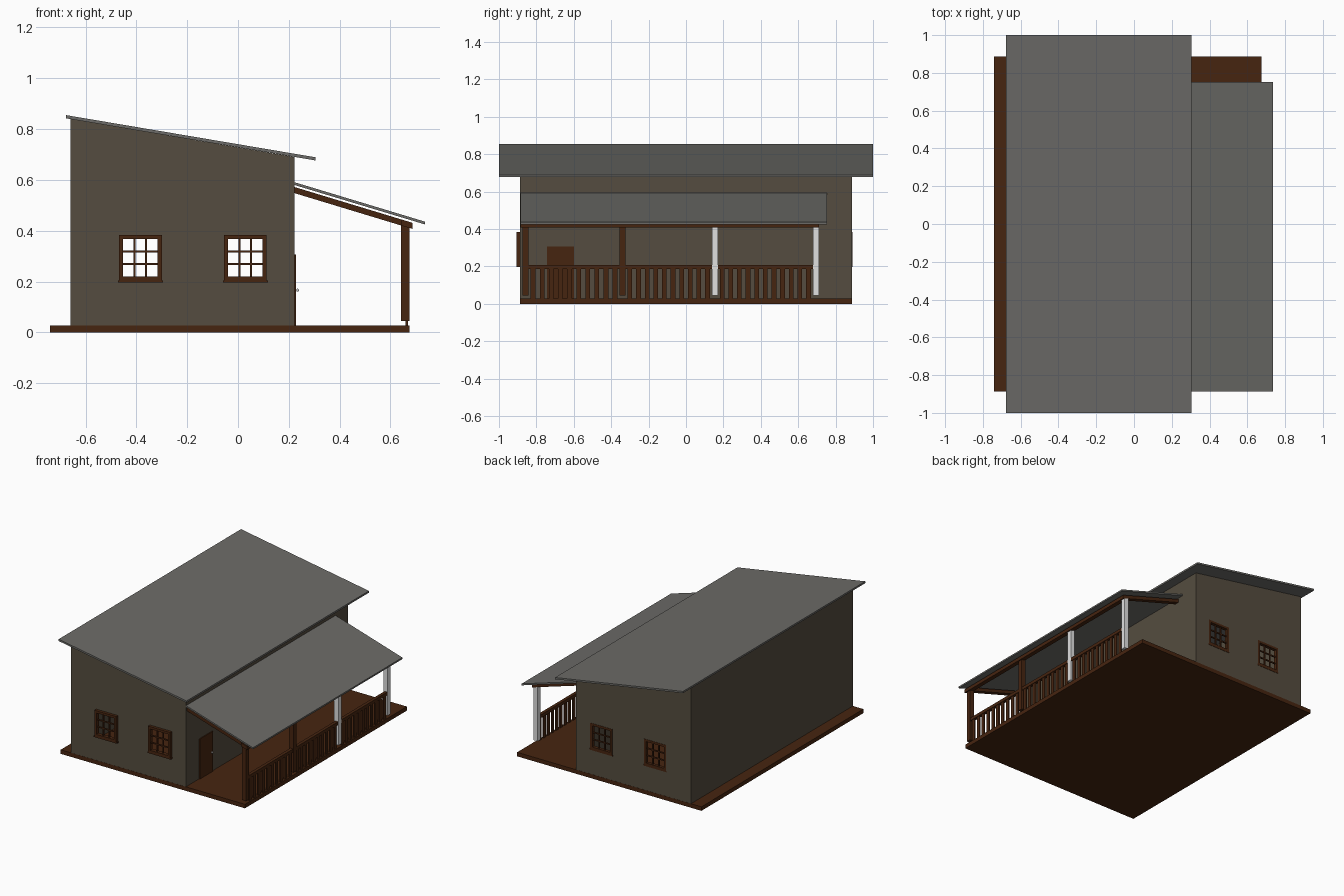
import bpy, bmesh, math

if "Cube" in bpy.data.objects:
    bpy.data.objects.remove(bpy.data.objects["Cube"])

def material(name, rgb):
    m = bpy.data.materials.new(name)
    m.diffuse_color = (*rgb, 1)
    m.use_nodes = True
    m.node_tree.nodes["Principled BSDF"].inputs["Base Color"].default_value = m.diffuse_color
    return m

BROWN = material("dark_brown_wood", (0.062, 0.018, 0.005))
WALL = material("taupe_wall", (0.090, 0.073, 0.050))
ROOF = material("grey_roof", (0.150, 0.148, 0.138))
PALE = material("pale_grey", (0.75, 0.75, 0.75))

def prism(name, pts, y0, y1, mat):
    """Extrude an x-z profile from y0 to y1."""
    bm = bmesh.new()
    face = bm.faces.new([bm.verts.new((x, y0, z)) for x, z in pts])
    ext = bmesh.ops.extrude_face_region(bm, geom=[face])
    verts = [v for v in ext["geom"] if isinstance(v, bmesh.types.BMVert)]
    bmesh.ops.translate(bm, verts=verts, vec=(0, y1 - y0, 0))
    bmesh.ops.recalc_face_normals(bm, faces=bm.faces)
    me = bpy.data.meshes.new(name)
    bm.to_mesh(me)
    bm.free()
    me.materials.append(mat)
    ob = bpy.data.objects.new(name, me)
    bpy.context.collection.objects.link(ob)
    return ob

def box(name, x, y, z, mat):
    return prism(name, [(x[0], z[0]), (x[1], z[0]), (x[1], z[1]), (x[0], z[1])], y[0], y[1], mat)

def cut(ob, cutter):
    mod = ob.modifiers.new("cut", 'BOOLEAN')
    mod.operation = 'DIFFERENCE'
    mod.solver = 'EXACT'
    mod.object = cutter
    bpy.context.view_layer.objects.active = ob
    bpy.ops.object.modifier_apply(modifier=mod.name)
    bpy.data.objects.remove(cutter)

def slab(name, xa, za, xb, zb, t, y0, y1, mat):
    """Sloping slab: top line (xa,za)-(xb,zb), vertical thickness t."""
    return prism(name, [(xa, za - t), (xb, zb - t), (xb, zb), (xa, za)], y0, y1, mat)

FLOOR = 0.028

# Deck
box("deck", (-0.74, 0.675), (-0.888, 0.888), (0, FLOOR), BROWN)

# Hollow house walls with a sloping top
walls = prism("walls", [(-0.66, FLOOR), (0.222, FLOOR), (0.222, 0.690), (-0.66, 0.840)],
              -0.887, 0.887, WALL)
cut(walls, prism("room_cutter", [(-0.645, 0.02), (0.207, 0.02), (0.207, 0.9), (-0.645, 0.9)],
                 -0.872, 0.872, WALL))

# Windows: front ones stand proud, back ones sit flush in the wall
def window(name, cx, y0, y1, z0=0.205, z1=0.383, hw=0.084, border=0.016):
    iz0, iz1, iw = z0 + border - 0.002, z1 - border, hw - border
    box(name + "_left_jamb", (cx - hw, cx - iw), (y0, y1), (z0, z1), BROWN)
    box(name + "_right_jamb", (cx + iw, cx + hw), (y0, y1), (z0, z1), BROWN)
    box(name + "_head", (cx - iw, cx + iw), (y0, y1), (iz1, z1), BROWN)
    box(name + "_bottom", (cx - iw, cx + iw), (y0, y1), (z0, iz0), BROWN)
    box(name + "_sill", (cx - hw - 0.005, cx + hw + 0.005), (y0, y1), (z0 - 0.009, z0), BROWN)
    ym = (y0 + y1) / 2
    for i in (1, 2):
        x = cx - iw + 2 * iw * i / 3
        z = iz0 + (iz1 - iz0) * i / 3
        box(f"{name}_upright_bar_{i}", (x - 0.004, x + 0.004), (ym - 0.005, ym + 0.005), (iz0, iz1), BROWN)
        box(f"{name}_cross_bar_{i}", (cx - iw, cx + iw), (ym - 0.004, ym + 0.004), (z - 0.004, z + 0.004), BROWN)

for label, cx in (("left", -0.384), ("right", 0.029)):
    for y in (-0.88, 0.88):
        cut(walls, box("window_cutter", (cx - 0.08, cx + 0.08), (y - 0.05, y + 0.05), (0.208, 0.380), WALL))
    window(f"front_{label}_window", cx, -0.907, -0.880)
    window(f"back_{label}_window", cx, 0.866, 0.889)

# Door and knob on the porch side
box("door", (0.215, 0.228), (-0.743, -0.600), (FLOOR, 0.306), BROWN)
bpy.ops.mesh.primitive_uv_sphere_add(segments=12, ring_count=8, radius=0.006, location=(0.234, -0.617, 0.166))
knob = bpy.context.object
knob.name = "door_knob"
knob.data.materials.append(PALE)
bpy.ops.object.shade_smooth_by_angle()

# Roofs
slab("main_roof", -0.677, 0.855, 0.305, 0.689, 0.0125, -1, 1, ROOF)
slab("porch_roof", 0.222, 0.591, 0.735, 0.436, 0.011, -0.886, 0.753, ROOF)

# Porch rafters and the beam over the posts
for label, y in (("front", -0.874), ("back", 0.679)):
    slab(label + "_rafter", 0.222, 0.572, 0.687, 0.431, 0.024, y, y + 0.031, BROWN)
slab("porch_beam", 0.642, 0.4446, 0.687, 0.431, 0.024, -0.884, 0.708, BROWN)

# Porch posts, the two rear ones pale
posts = [-0.858, -0.339, 0.154, 0.694]
for i, y in enumerate(posts):
    box(f"porch_post_{i + 1}", (0.642, 0.675), (y - 0.016, y + 0.016), (0.045, 0.420),
        PALE if i > 1 else BROWN)

# Railing between posts
for i in range(3):
    a, b = posts[i] + 0.016, posts[i + 1] - 0.016
    box(f"top_rail_{i + 1}", (0.650, 0.672), (a, b), (0.186, 0.208), BROWN)
    n = round((b - a) / 0.047)
    for k in range(n):
        y = a + (k + 0.5) * (b - a) / n
        box(f"baluster_{i + 1}_{k + 1}", (0.659, 0.668), (y - 0.0125, y + 0.0125), (FLOOR, 0.188), BROWN)
